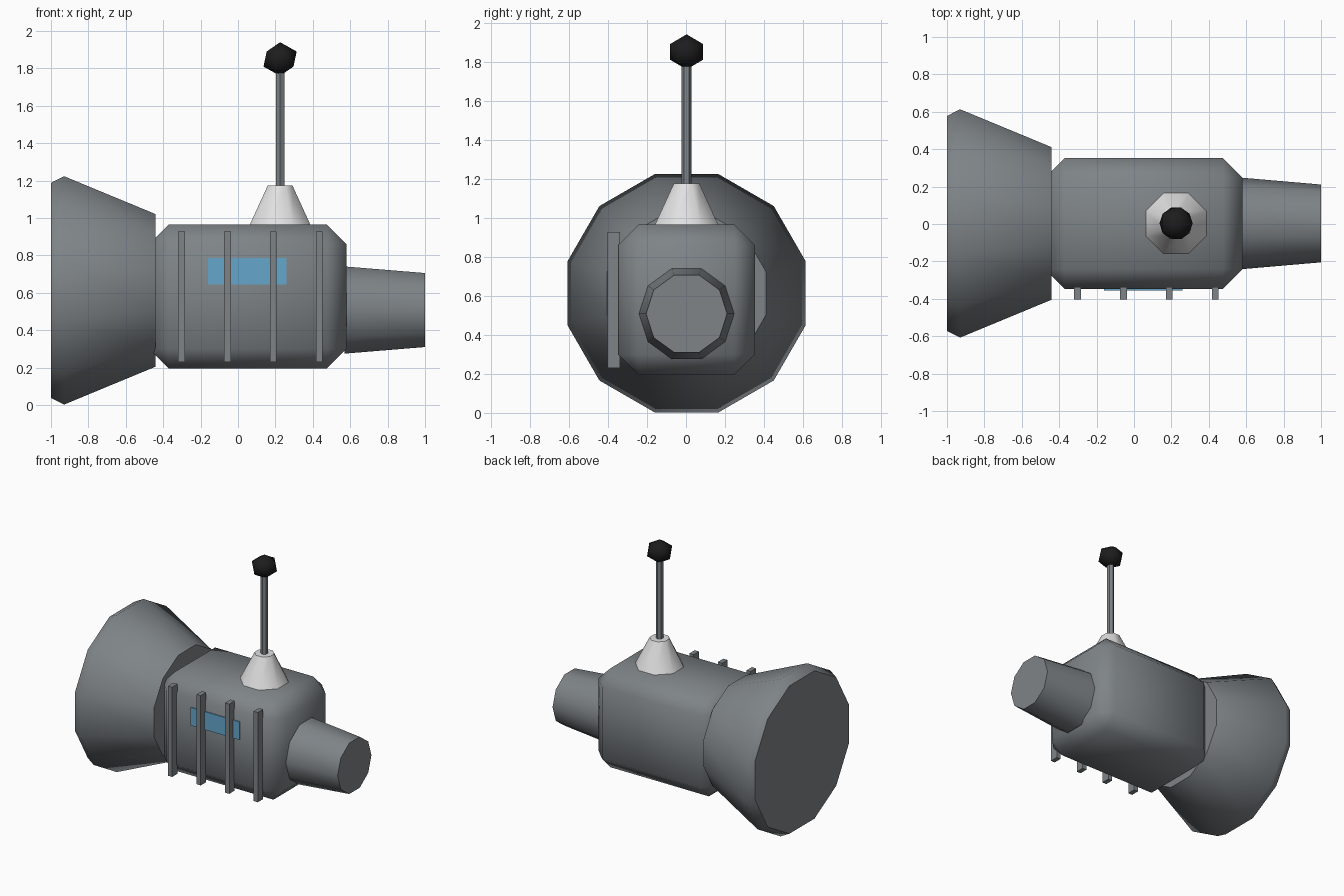
import bpy, bmesh, math
from mathutils import Matrix, Vector

old = bpy.data.objects.get("Cube")
if old:
    bpy.data.objects.remove(old, do_unlink=True)


def material(name, rgb):
    m = bpy.data.materials.new(name)
    m.use_nodes = True
    m.diffuse_color = (*rgb, 1)
    m.node_tree.nodes["Principled BSDF"].inputs["Base Color"].default_value = (*rgb, 1)
    return m


GREY = material("hull grey", (0.21, 0.23, 0.245))
WHITE = material("pale white", (0.75, 0.75, 0.75))
BLUE = material("window blue", (0.13, 0.39, 0.60))
BLACK = material("ball black", (0.012, 0.012, 0.012))


def finish(name, bm, mat):
    bmesh.ops.recalc_face_normals(bm, faces=bm.faces)
    mesh = bpy.data.meshes.new(name)
    bm.to_mesh(mesh)
    bm.free()
    mesh.materials.append(mat)
    ob = bpy.data.objects.new(name, mesh)
    bpy.context.collection.objects.link(ob)
    bpy.ops.object.select_all(action='DESELECT')
    ob.select_set(True)
    bpy.context.view_layer.objects.active = ob
    bpy.ops.object.shade_smooth_by_angle(angle=math.radians(52))
    return ob


def box(name, low, high, mat, bevel=0):
    low, high = Vector(low), Vector(high)
    bm = bmesh.new()
    bmesh.ops.create_cube(bm, size=1, matrix=Matrix.Translation((low + high) / 2)
                          @ Matrix.Diagonal((*(high - low), 1)))
    if bevel:
        bmesh.ops.bevel(bm, geom=bm.edges[:], offset=bevel, segments=1, affect='EDGES')
    return finish(name, bm, mat)


def turned(name, sides, profile, centre, mat, along_x=False, phase=0.0):
    """Polygonal solid of revolution; profile holds (distance, radius) pairs."""
    bm = bmesh.new()
    rings = []
    for d, r in profile:
        ring = []
        for i in range(sides):
            a = math.tau * (i + phase) / sides
            u, v = r * math.cos(a), r * math.sin(a)
            offset = Vector((d, u, v)) if along_x else Vector((u, v, d))
            ring.append(bm.verts.new(Vector(centre) + offset))
        rings.append(ring)
    for a, b in zip(rings, rings[1:]):
        for i in range(sides):
            j = (i + 1) % sides
            bm.faces.new((a[i], a[j], b[j], b[i]))
    bm.faces.new(rings[0])
    bm.faces.new(rings[-1])
    return finish(name, bm, mat)


# Hull, flared bell and tapered nozzle
box("body", (-0.475, -0.347, 0.195), (0.58, 0.353, 0.965), GREY, bevel=0.105)
turned("flared_bell", 12, [(-1, 0.595), (-0.93, 0.632), (-0.44, 0.422)],
       (0, 0.003, 0.613), GREY, along_x=True, phase=0.5)
turned("nozzle", 10, [(0.57, 0.245), (1, 0.208)],
       (0, 0.003, 0.508), GREY, along_x=True)

# Window plate and the four ribs on the front
box("window", (-0.16, -0.355, 0.645), (0.26, -0.346, 0.785), BLUE)
for n in range(4):
    x = -0.302 + 0.2455 * n
    box(f"rib_{n + 1}", (x - 0.018, -0.403, 0.23), (x + 0.018, -0.337, 0.928), GREY)

# Antenna
MAST = (0.225, 0.003, 0)
turned("antenna_base", 8, [(0.955, 0.18), (1.175, 0.071)], MAST, WHITE, phase=0.5)
turned("antenna_rod", 6, [(1.17, 0.026), (1.8, 0.026)], MAST, GREY, phase=0.5)
ball = bmesh.new()
bmesh.ops.create_icosphere(ball, subdivisions=1, radius=1,
                           matrix=Matrix.Translation((0.225, 0.003, 1.85))
                           @ Matrix.Diagonal((0.099, 0.099, 0.09, 1)))
finish("antenna_ball", ball, BLACK)
